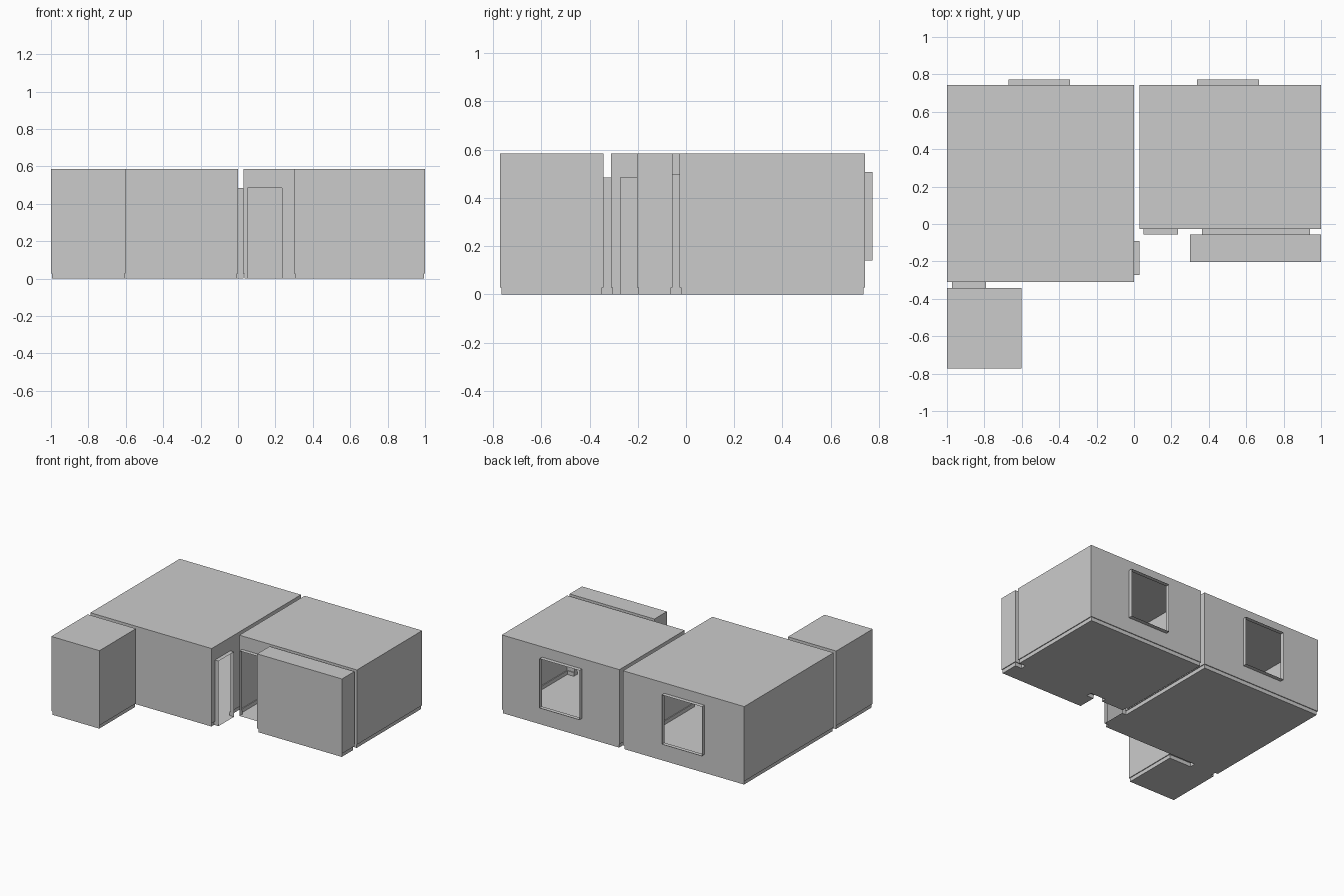
import bpy, bmesh

if "Cube" in bpy.data.objects:
    bpy.data.objects.remove(bpy.data.objects["Cube"])

H = 0.585                 # ceiling height
SKIRT, SKIRT_H = 0.006, 0.028   # skirting board depth and height
EPS = 1e-5

# rooms: (x0, y0, z0, x1, y1, z1)
ROOMS = {
    "main_room": (-1.0, -0.31, 0, 0.0, 0.742, H),
    "second_room": (0.03, -0.027, 0, 1.0, 0.742, H),
    "closet": (0.30, -0.203, 0, 1.0, -0.057, H),
    "small_room": (-1.0, -0.772, 0, -0.602, -0.342, H),
}
# openings through the walls: (box, axis the opening runs along)
OPENINGS = {
    "main_window": ((-0.672, 0.742, 0.14, -0.342, 0.773, 0.508), 1),
    "second_window": ((0.338, 0.742, 0.14, 0.668, 0.773, 0.508), 1),
    "entry_doorway": ((0.0, -0.272, 0, 0.03, -0.09, 0.485), 0),
    "second_doorway": ((0.052, -0.057, 0, 0.235, -0.027, 0.485), 1),
    "closet_doorway": ((0.363, -0.057, 0, 0.94, -0.027, 0.50), 1),
    "small_doorway": ((-0.972, -0.342, 0, -0.79, -0.31, 0.485), 1),
}


def stretch(box, axis, d):
    b = list(box)
    b[axis] -= d
    b[axis + 3] += d
    return b


def inside(p, box, margin=0.0):
    return all(box[i] - margin <= p[i] <= box[i + 3] + margin for i in range(3))


def shell(name, boxes, holes):
    """Outer skin of a union of boxes, leaving out faces that lie in a hole."""
    cuts = [sorted({round(b[k], 5) for b in boxes + holes for k in (i, i + 3)})
            for i in range(3)]
    bm = bmesh.new()

    def filled(c):
        p = []
        for i in range(3):
            if not 0 <= c[i] < len(cuts[i]) - 1:
                return False
            p.append((cuts[i][c[i]] + cuts[i][c[i] + 1]) / 2)
        return any(inside(p, b) for b in boxes)

    for cx in range(len(cuts[0]) - 1):
        for cy in range(len(cuts[1]) - 1):
            for cz in range(len(cuts[2]) - 1):
                c = (cx, cy, cz)
                if not filled(c):
                    continue
                for a in range(3):
                    u, v = (a + 1) % 3, (a + 2) % 3
                    for side in (0, 1):
                        n = list(c)
                        n[a] += 2 * side - 1
                        if filled(n):
                            continue
                        pts = []
                        for du, dv in ((0, 0), (1, 0), (1, 1), (0, 1)):
                            q = [0, 0, 0]
                            q[a] = cuts[a][c[a] + side]
                            q[u] = cuts[u][c[u] + du]
                            q[v] = cuts[v][c[v] + dv]
                            pts.append(q)
                        mid = [sum(q[i] for q in pts) / 4 for i in range(3)]
                        # strictly inside the opening across its section
                        if any(inside(mid, h, -EPS) for h in holes):
                            continue
                        if not side:
                            pts.reverse()
                        bm.faces.new([bm.verts.new(q) for q in pts])
    bmesh.ops.remove_doubles(bm, verts=bm.verts, dist=EPS)
    bmesh.ops.dissolve_limit(bm, angle_limit=0.01, verts=bm.verts, edges=bm.edges)
    bmesh.ops.triangulate(bm, faces=[f for f in bm.faces if len(f.verts) > 4])
    me = bpy.data.meshes.new(name)
    bm.to_mesh(me)
    bm.free()
    bpy.context.collection.objects.link(bpy.data.objects.new(name, me))


# rooms: walls above the skirting, slightly inset skirting below
for name, r in ROOMS.items():
    low = stretch(stretch(r, 0, -SKIRT), 1, -SKIRT)
    low[5] = SKIRT_H
    boxes = [low, [*r[:2], SKIRT_H, *r[3:]]]
    holes = []
    for box, axis in OPENINGS.values():
        reach = stretch(box, axis, SKIRT)
        cut = [max(reach[i], r[i]) for i in range(3)] + \
              [min(reach[i], r[i]) for i in range(3, 6)]
        if all(cut[i + 3] - cut[i] > EPS for i in range(3)):
            boxes.append(cut)       # gap in the skirting
            holes.append(stretch(cut, axis, 0.001))
    shell(name, boxes, holes)

# window and door reveals: tubes open at both ends
for name, (box, axis) in OPENINGS.items():
    shell(name, [list(box)], [stretch(box, axis, 0.005)])
